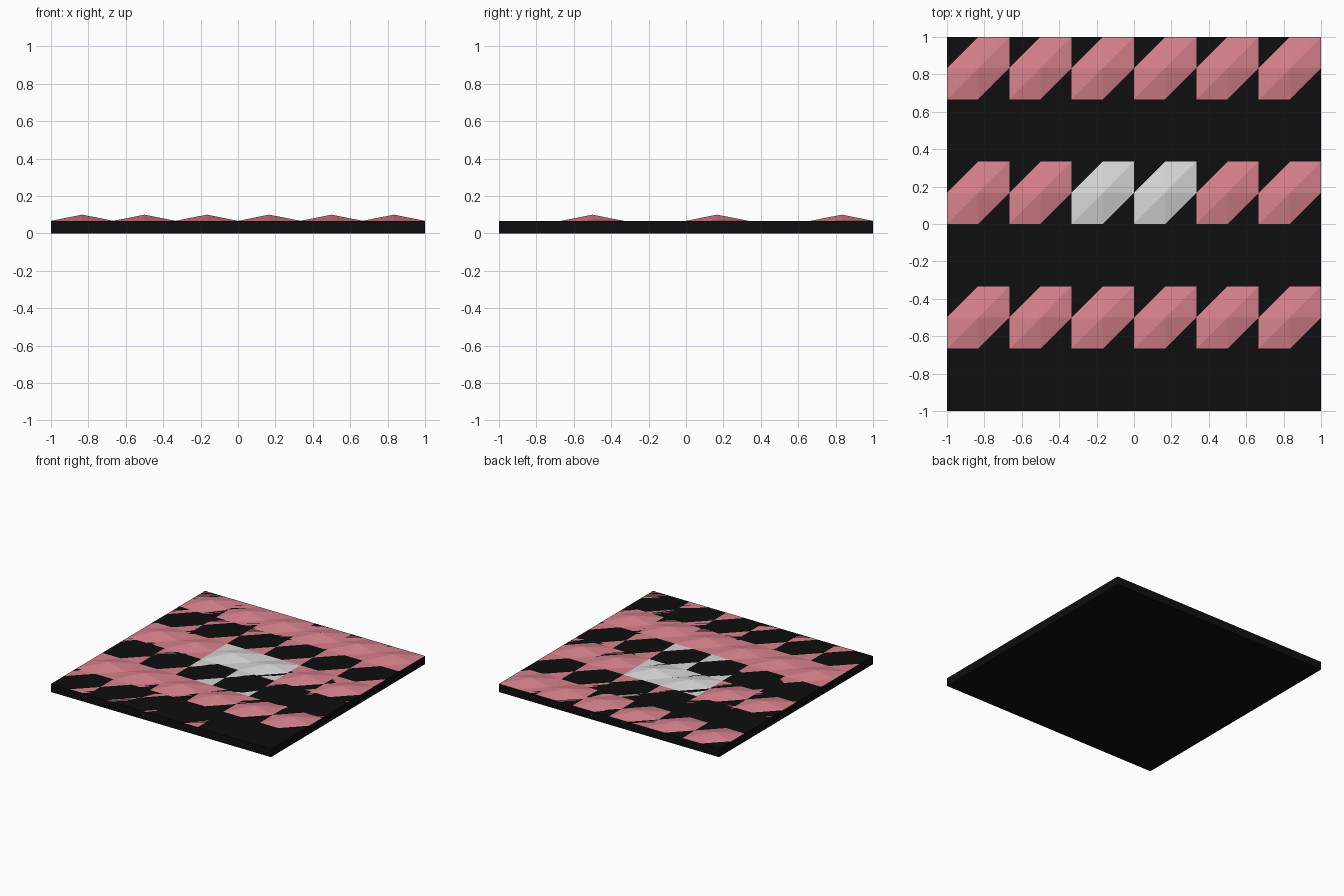
import bpy
import bmesh

cube = bpy.data.objects.get("Cube")
if cube:
    bpy.data.objects.remove(cube, do_unlink=True)

TOP = 0.067      # height of the slab's upper face
BUMP = 0.033     # rise and fall of the quilted cover
STEPS = 12       # grid steps along each side, two per tile
STEP = 2 / STEPS


def material(name, rgb):
    mat = bpy.data.materials.new(name)
    mat.use_nodes = True
    color = (*rgb, 1)
    mat.diffuse_color = color
    bsdf = mat.node_tree.nodes["Principled BSDF"]
    bsdf.inputs["Base Color"].default_value = color
    bsdf.inputs["Roughness"].default_value = 0.9
    return mat


def add_object(name, bm, mats):
    mesh = bpy.data.meshes.new(name)
    bm.to_mesh(mesh)
    bm.free()
    for mat in mats:
        mesh.materials.append(mat)
    obj = bpy.data.objects.new(name, mesh)
    bpy.context.collection.objects.link(obj)
    return obj


black = material("black", (0.0044, 0.0044, 0.0044))
pink = material("dusty pink", (0.68, 0.22, 0.26))
white = material("pale grey", (0.68, 0.68, 0.68))

# Flat square slab
bm = bmesh.new()
bmesh.ops.create_cube(bm, size=2)
for v in bm.verts:
    v.co.z = TOP if v.co.z > 0 else 0
add_object("base_slab", bm, [black])

# Quilted cover: tile centres rise and sink in alternating rows
bm = bmesh.new()


def height(i, j):
    if i % 2 and j % 2:
        return TOP + (BUMP if j % 4 == 3 else -BUMP)
    return TOP


grid = [[bm.verts.new((i * STEP - 1, j * STEP - 1, height(i, j)))
         for j in range(STEPS + 1)] for i in range(STEPS + 1)]
for i in range(STEPS):
    for j in range(STEPS):
        sw, se = grid[i][j], grid[i + 1][j]
        nw, ne = grid[i][j + 1], grid[i + 1][j + 1]
        for corners in ((sw, se, ne), (sw, ne, nw)):
            face = bm.faces.new(corners)
            center = face.calc_center_median()
            # The four middle tiles are pale
            face.material_index = int(max(abs(center.x), abs(center.y)) < 1 / 3)
add_object("quilted_cover", bm, [pink, white])
